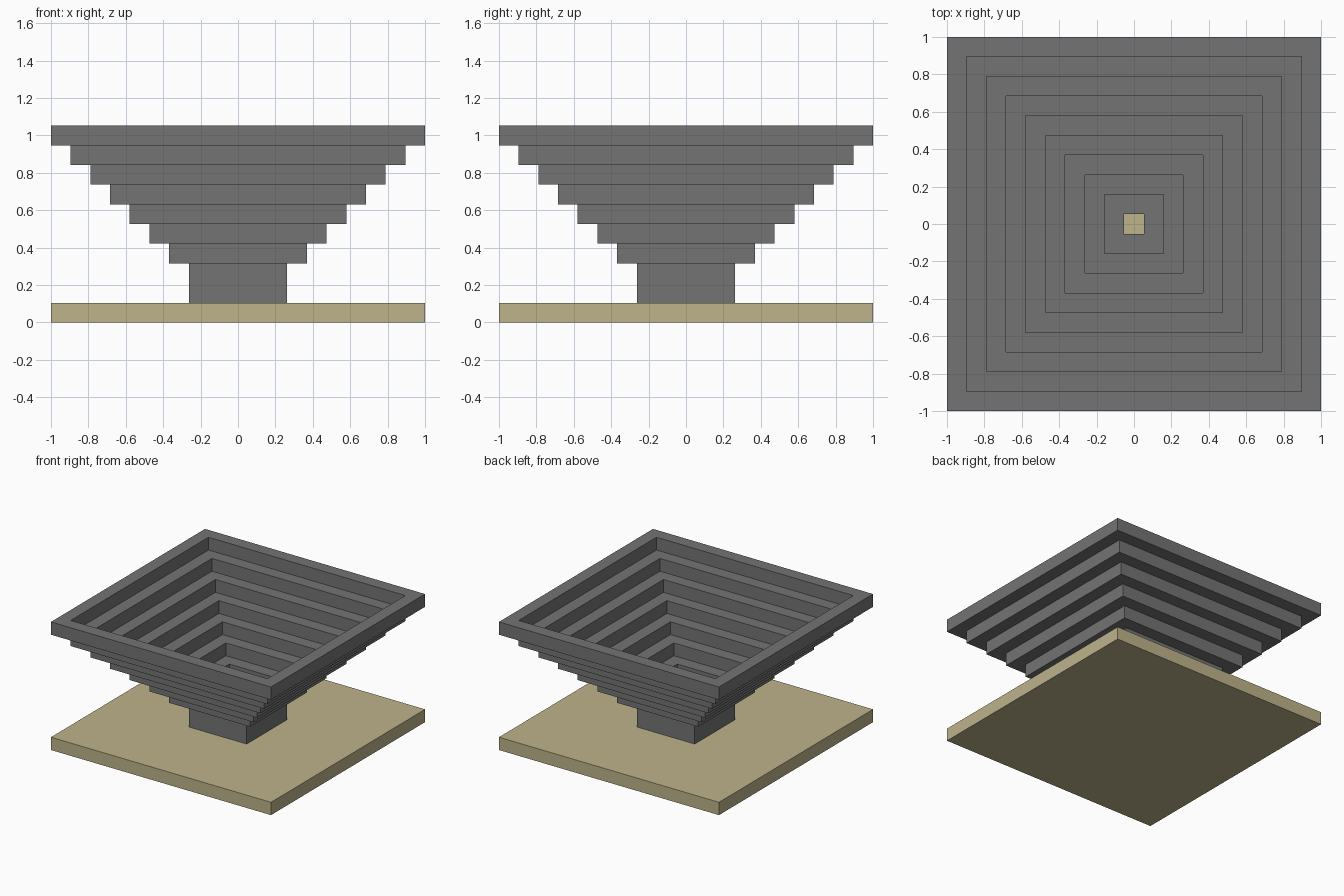
import bpy
import bmesh

STEP = 2 / 19  # tread width, riser height and slab thickness
TIERS = 7

cube = bpy.data.objects.get("Cube")
if cube:
    bpy.data.objects.remove(cube, do_unlink=True)


def make_material(name, color):
    mat = bpy.data.materials.new(name)
    mat.use_nodes = True
    mat.diffuse_color = color
    mat.node_tree.nodes["Principled BSDF"].inputs["Base Color"].default_value = color
    return mat


def make_object(name, bm, mat):
    bmesh.ops.recalc_face_normals(bm, faces=bm.faces)
    mesh = bpy.data.meshes.new(name)
    bm.to_mesh(mesh)
    bm.free()
    mesh.materials.append(mat)
    obj = bpy.data.objects.new(name, mesh)
    bpy.context.collection.objects.link(obj)
    return obj


def square_frame(name, profile, mat):
    """Sweep a closed (half width, height) profile around a square, in steps."""
    bm = bmesh.new()
    corners = [(1, 1), (-1, 1), (-1, -1), (1, -1)]
    loops = [[bm.verts.new((sx * r * STEP, sy * r * STEP, z * STEP))
              for r, z in profile] for sx, sy in corners]
    n = len(profile)
    for i in range(4):
        a, b = loops[i], loops[(i + 1) % 4]
        for j in range(n):
            k = (j + 1) % n
            bm.faces.new((a[j], a[k], b[k], b[j]))
    return make_object(name, bm, mat)


stone = make_material("grey stone", (0.174, 0.174, 0.174, 1))
sand = make_material("pale sand", (0.509, 0.451, 0.258, 1))

# Ground slab
bm = bmesh.new()
bmesh.ops.create_cube(bm, size=1)
bmesh.ops.scale(bm, vec=(2, 2, STEP), verts=bm.verts)
bmesh.ops.translate(bm, vec=(0, 0, STEP / 2), verts=bm.verts)
make_object("base_slab", bm, sand)

# Pedestal: two steps tall, stepped inside down to a small shaft
square_frame("pedestal",
             [(2.5, 1), (2.5, 3), (1.5, 3), (1.5, 2), (0.5, 2), (0.5, 1)], stone)

# Square tiers widening upward to form the inverted stepped pyramid
for i in range(TIERS):
    outer, z = 3.5 + i, 3 + i
    square_frame(f"tier_{i + 1}",
                 [(outer, z), (outer, z + 1), (outer - 1, z + 1), (outer - 1, z)], stone)
